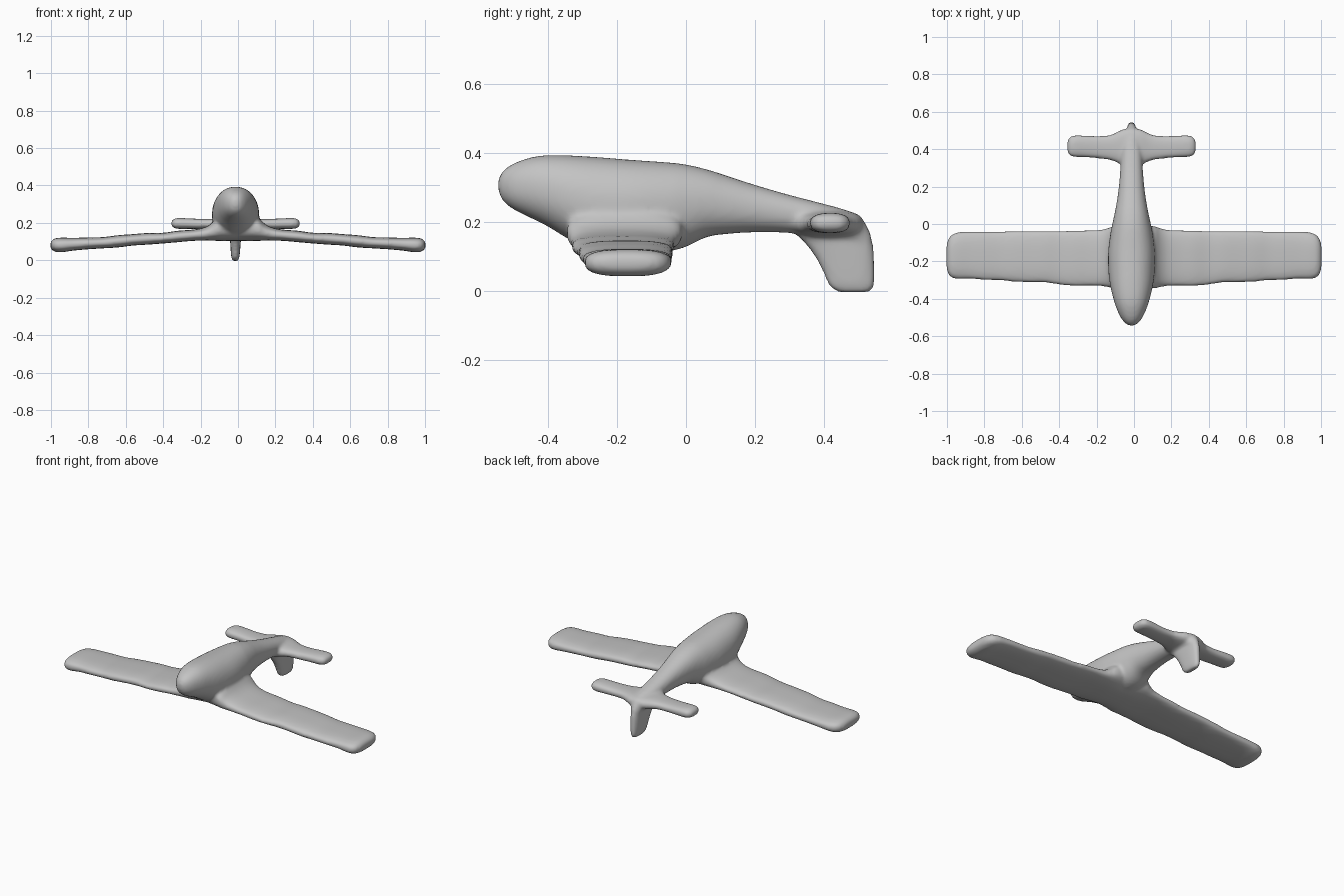
import bpy, bmesh, math
from mathutils import Vector

STEPS = 5      # rings between two sections
SIDES = 36     # points around a ring


def spline(sections):
    """Smoothly resample a list of sections (position, a0, a1, b0, b1)."""
    s = [Vector(q) for q in sections]
    out = []
    for i in range(len(s) - 1):
        p0, p1, p2, p3 = s[max(i - 1, 0)], s[i], s[i + 1], s[min(i + 2, len(s) - 1)]
        for k in range(STEPS):
            t = k / STEPS
            out.append(0.5 * (2 * p1 + (p2 - p0) * t
                              + (2 * p0 - 5 * p1 + 4 * p2 - p3) * t * t
                              + (3 * p1 - p0 - 3 * p2 + p3) * t ** 3))
    return out + [s[-1]]


def loft(bm, sections, place, power):
    """Skin rounded cross-sections; place(t, a, b) gives the 3D point."""
    rings = []
    for t, a0, a1, b0, b1 in spline(sections):
        ring = []
        for k in range(SIDES):
            w = 2 * math.pi * k / SIDES
            c, s = math.cos(w), math.sin(w)
            a = (a0 + a1) / 2 + (a1 - a0) / 2 * math.copysign(abs(c) ** (2 / power), c)
            b = (b0 + b1) / 2 + (b1 - b0) / 2 * math.copysign(abs(s) ** (2 / power), s)
            ring.append(bm.verts.new(place(t, a, b)))
        rings.append(ring)
    for r, q in zip(rings, rings[1:]):
        for k in range(SIDES):
            j = (k + 1) % SIDES
            bm.faces.new((r[k], r[j], q[j], q[k]))
    bm.faces.new(rings[0])
    bm.faces.new(rings[-1])


bm = bmesh.new()
CX = -0.013    # fuselage centre line

# Fuselage: y, half width, bottom, top
fuselage = [(-0.543, 0.012, 0.292, 0.322), (-0.53, 0.034, 0.262, 0.346),
            (-0.50, 0.058, 0.237, 0.368), (-0.45, 0.081, 0.212, 0.386),
            (-0.40, 0.097, 0.187, 0.393), (-0.33, 0.114, 0.145, 0.392),
            (-0.25, 0.124, 0.108, 0.387), (-0.15, 0.125, 0.105, 0.379),
            (-0.05, 0.113, 0.115, 0.372), (0.00, 0.103, 0.128, 0.366),
            (0.06, 0.090, 0.156, 0.352), (0.12, 0.079, 0.165, 0.333),
            (0.20, 0.068, 0.170, 0.307), (0.30, 0.060, 0.168, 0.278),
            (0.40, 0.055, 0.155, 0.252), (0.47, 0.044, 0.140, 0.232),
            (0.51, 0.029, 0.120, 0.208), (0.535, 0.012, 0.100, 0.165)]
loft(bm, [(y, CX - w, CX + w, z0, z1) for y, w, z0, z1 in fuselage],
     lambda t, a, b: (a, t, b), 2.2)

# Wings: x, front, back, bottom, top (flared into the fuselage at the root)
wing = [(0.00, -0.33, -0.02, 0.103, 0.26), (0.07, -0.34, -0.01, 0.103, 0.25),
        (0.11, -0.345, -0.012, 0.104, 0.228), (0.14, -0.337, -0.022, 0.105, 0.198),
        (0.18, -0.332, -0.030, 0.105, 0.176), (0.24, -0.331, -0.034, 0.104, 0.164),
        (0.32, -0.332, -0.035, 0.097, 0.158), (0.40, -0.324, -0.036, 0.090, 0.147),
        (0.48, -0.313, -0.036, 0.084, 0.146), (0.56, -0.312, -0.036, 0.079, 0.140),
        (0.64, -0.309, -0.037, 0.069, 0.134), (0.72, -0.301, -0.040, 0.064, 0.124),
        (0.80, -0.299, -0.040, 0.059, 0.122), (0.88, -0.293, -0.040, 0.052, 0.120),
        (0.94, -0.294, -0.044, 0.043, 0.121), (0.975, -0.286, -0.058, 0.045, 0.118),
        (0.995, -0.262, -0.085, 0.056, 0.107), (1.003, -0.225, -0.12, 0.070, 0.093)]

# Tailplane: x, front, back, bottom, top
tailplane = [(0.00, 0.30, 0.515, 0.155, 0.235), (0.05, 0.315, 0.505, 0.160, 0.230),
             (0.085, 0.332, 0.488, 0.166, 0.225), (0.12, 0.343, 0.475, 0.169, 0.222),
             (0.18, 0.351, 0.470, 0.168, 0.221), (0.25, 0.357, 0.473, 0.168, 0.224),
             (0.305, 0.359, 0.474, 0.168, 0.226), (0.332, 0.368, 0.463, 0.174, 0.220),
             (0.345, 0.393, 0.438, 0.190, 0.204)]
for side in (-1, 1):
    loft(bm, wing, lambda t, a, b: (side * t, a, b), 2.7)
    loft(bm, tailplane, lambda t, a, b: (CX + side * t, a, b), 2.6)

# Fin hanging below the tail: z, front, back, left, right
fin = [(0.21, 0.32, 0.51, -0.050, 0.024), (0.17, 0.315, 0.532, -0.047, 0.021),
       (0.14, 0.342, 0.540, -0.044, 0.018), (0.10, 0.372, 0.544, -0.042, 0.015),
       (0.05, 0.398, 0.546, -0.039, 0.011), (0.015, 0.414, 0.544, -0.035, 0.007),
       (-0.004, 0.440, 0.530, -0.028, 0.000)]
loft(bm, fin, lambda t, a, b: (b, a, t), 2.6)

bmesh.ops.recalc_face_normals(bm, faces=bm.faces)
mesh = bpy.data.meshes.new("airplane")
bm.to_mesh(mesh)
bm.free()
airplane = bpy.data.objects.new("airplane", mesh)
bpy.context.collection.objects.link(airplane)

grey = bpy.data.materials.new("plain grey")
grey.diffuse_color = (0.55, 0.55, 0.55, 1)
mesh.materials.append(grey)
mesh.shade_smooth()

# Fuse the parts into one skin and soften the joints
fuse = airplane.modifiers.new("fuse", 'REMESH')
fuse.mode = 'VOXEL'
fuse.voxel_size = 0.009
fuse.use_smooth_shade = True
soften = airplane.modifiers.new("soften", 'SMOOTH')
soften.factor = 0.5
soften.iterations = 8
